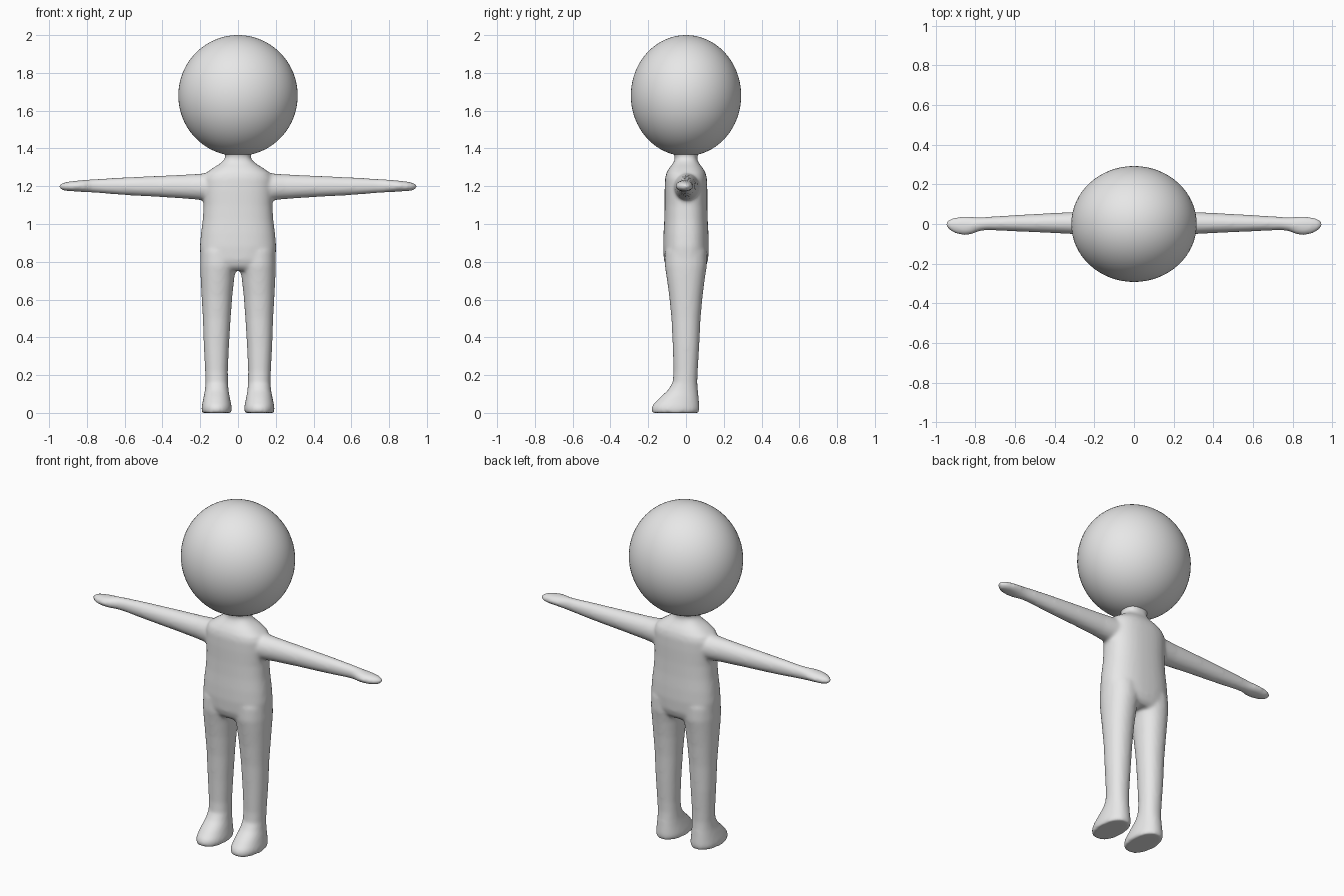
import bpy, bmesh, math

grey = bpy.data.materials.new("plain grey")
grey.diffuse_color = (0.8, 0.8, 0.8, 1)
SIDES = 40


def loft(bm, sections, axis, power=2.0, flip=False):
    """Skin closed rings. Section: position along axis, then min/max of both cross axes."""
    rings = []
    for p, a0, a1, b0, b1 in sections:
        ring = []
        for i in range(SIDES):
            t = 2 * math.pi * i / SIDES
            c, s = math.cos(t), math.sin(t)
            a = (a0 + a1) / 2 + (a1 - a0) / 2 * math.copysign(abs(c) ** (2 / power), c)
            b = (b0 + b1) / 2 + (b1 - b0) / 2 * math.copysign(abs(s) ** (2 / power), s)
            co = (a, b, p) if axis == 'z' else (p, a, b)
            if flip:
                co = (-co[0], co[1], co[2])
            ring.append(bm.verts.new(co))
        rings.append(ring)
    for r, q in zip(rings, rings[1:]):
        for i in range(SIDES):
            j = (i + 1) % SIDES
            bm.faces.new((r[i], r[j], q[j], q[i]))
    bm.faces.new(rings[0][::-1])
    bm.faces.new(rings[-1])


bm = bmesh.new()

# Torso, shoulders and neck: z, half width, half depth
torso = [(0.755, 0.17, 0.085), (0.775, 0.19, 0.105), (0.81, 0.199, 0.117),
         (0.88, 0.202, 0.121), (0.95, 0.196, 0.119), (1.02, 0.187, 0.115),
         (1.10, 0.182, 0.113), (1.18, 0.185, 0.113), (1.24, 0.185, 0.111),
         (1.27, 0.17, 0.104), (1.295, 0.135, 0.09), (1.32, 0.095, 0.07),
         (1.34, 0.072, 0.06), (1.36, 0.066, 0.06), (1.40, 0.085, 0.08)]
loft(bm, [(z, -w, w, -d, d) for z, w, d in torso], 'z', 2.4)

# Arm with a flattened hand: x, y range, z range
arm = [(0.10, -0.075, 0.08, 1.115, 1.275), (0.18, -0.063, 0.07, 1.125, 1.268),
       (0.25, -0.054, 0.063, 1.132, 1.263), (0.40, -0.046, 0.056, 1.142, 1.256),
       (0.60, -0.037, 0.045, 1.153, 1.247), (0.74, -0.031, 0.036, 1.164, 1.239),
       (0.78, -0.036, 0.034, 1.167, 1.236), (0.82, -0.053, 0.037, 1.169, 1.233),
       (0.86, -0.057, 0.038, 1.172, 1.229), (0.90, -0.048, 0.034, 1.174, 1.224),
       (0.93, -0.031, 0.024, 1.179, 1.217), (0.945, -0.015, 0.011, 1.188, 1.208)]

# Leg and foot: z, x range, y range
leg = [(0.0, 0.036, 0.190, -0.180, 0.068), (0.02, 0.032, 0.194, -0.184, 0.072),
       (0.04, 0.035, 0.191, -0.178, 0.071), (0.08, 0.043, 0.183, -0.140, 0.067),
       (0.12, 0.050, 0.175, -0.096, 0.063), (0.16, 0.053, 0.172, -0.071, 0.060),
       (0.22, 0.054, 0.174, -0.066, 0.062), (0.35, 0.048, 0.181, -0.070, 0.070),
       (0.50, 0.039, 0.186, -0.077, 0.077), (0.62, 0.030, 0.193, -0.089, 0.088),
       (0.72, 0.019, 0.198, -0.103, 0.101), (0.78, 0.006, 0.200, -0.112, 0.111),
       (0.86, 0.002, 0.198, -0.110, 0.110)]

for side in (False, True):
    loft(bm, arm, 'x', 2.0, side)
    loft(bm, leg, 'z', 2.15, side)

bmesh.ops.recalc_face_normals(bm, faces=bm.faces)
mesh = bpy.data.meshes.new("body")
bm.to_mesh(mesh)
bm.free()
mesh.materials.append(grey)
body = bpy.data.objects.new("body", mesh)
bpy.context.collection.objects.link(body)

# Fuse the limbs with the torso and soften the joins
fuse = body.modifiers.new("fuse", 'REMESH')
fuse.mode = 'VOXEL'
fuse.voxel_size = 0.009
fuse.use_smooth_shade = True
soften = body.modifiers.new("soften", 'SMOOTH')
soften.factor = 0.5
soften.iterations = 10

# Big round head
bpy.ops.mesh.primitive_uv_sphere_add(segments=64, ring_count=40, radius=1,
                                     location=(0, 0, 1.68))
head = bpy.context.object
head.name = "head"
head.scale = (0.316, 0.292, 0.32)
head.data.materials.append(grey)
bpy.ops.object.shade_smooth()
